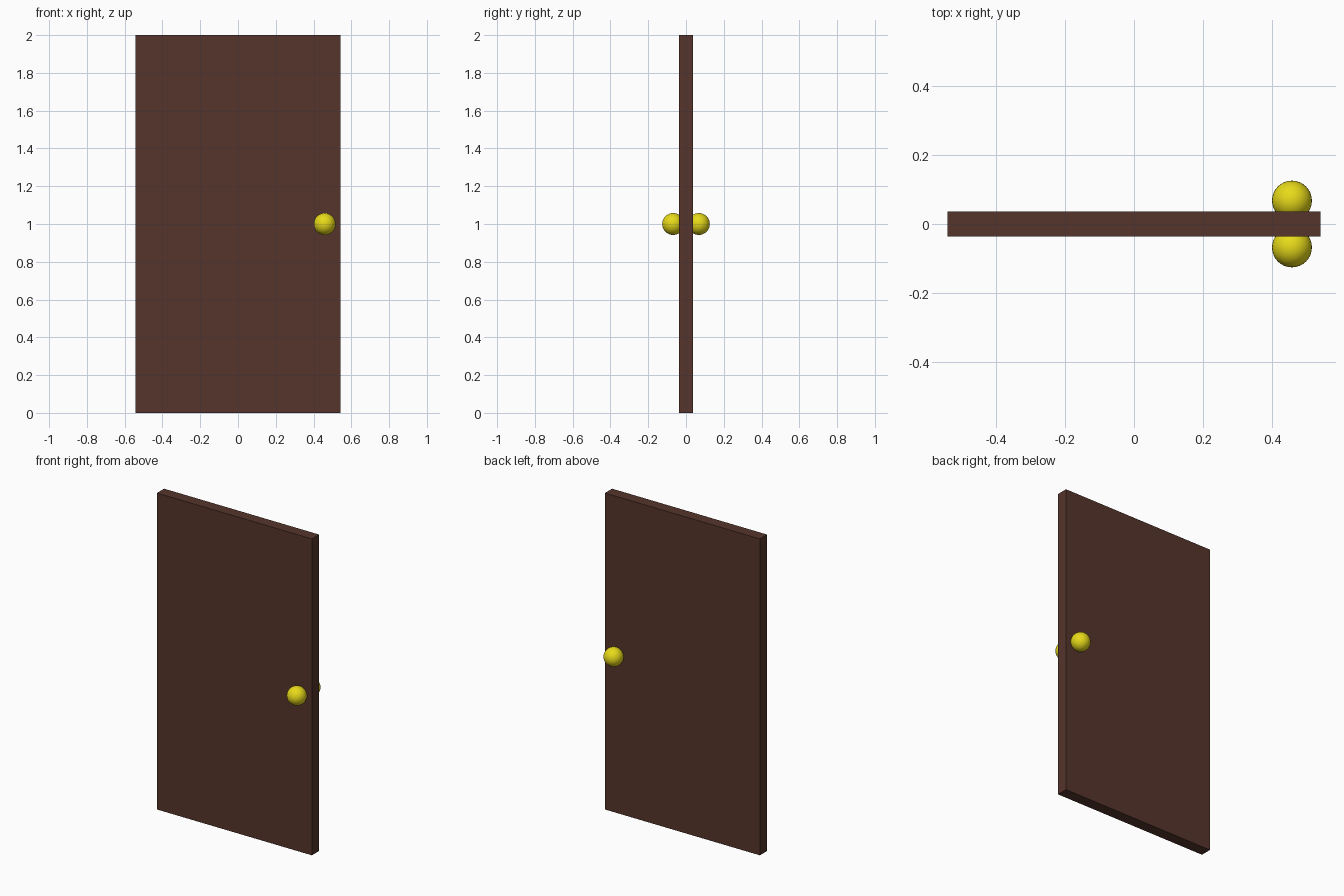
import bpy

if "Cube" in bpy.data.objects:
    bpy.data.objects.remove(bpy.data.objects["Cube"])

WIDTH, DEPTH, HEIGHT = 1.084, 0.072, 2.0
KNOB_RADIUS, KNOB_X, KNOB_Y, KNOB_Z = 0.058, 0.459, 0.068, 1.0


def make_material(name, color):
    mat = bpy.data.materials.new(name)
    mat.diffuse_color = color
    mat.use_nodes = True
    mat.node_tree.nodes["Principled BSDF"].inputs["Base Color"].default_value = mat.diffuse_color
    return mat


wood = make_material("dark_wood", (0.09, 0.035, 0.024, 1))
brass = make_material("yellow_brass", (0.80, 0.70, 0.01, 1))

# Door panel: one plain slab
bpy.ops.mesh.primitive_cube_add(size=1, location=(0, 0, HEIGHT / 2))
door = bpy.context.object
door.name = "door_panel"
door.scale = (WIDTH, DEPTH, HEIGHT)
bpy.ops.object.transform_apply(location=False, rotation=False, scale=True)
door.data.materials.append(wood)

# Round knobs, partly sunk into each face of the door
for name, side in (("front_knob", -1), ("back_knob", 1)):
    bpy.ops.mesh.primitive_uv_sphere_add(
        segments=32, ring_count=16, radius=KNOB_RADIUS,
        location=(KNOB_X, side * KNOB_Y, KNOB_Z))
    knob = bpy.context.object
    knob.name = name
    knob.data.materials.append(brass)
    bpy.ops.object.shade_smooth()
